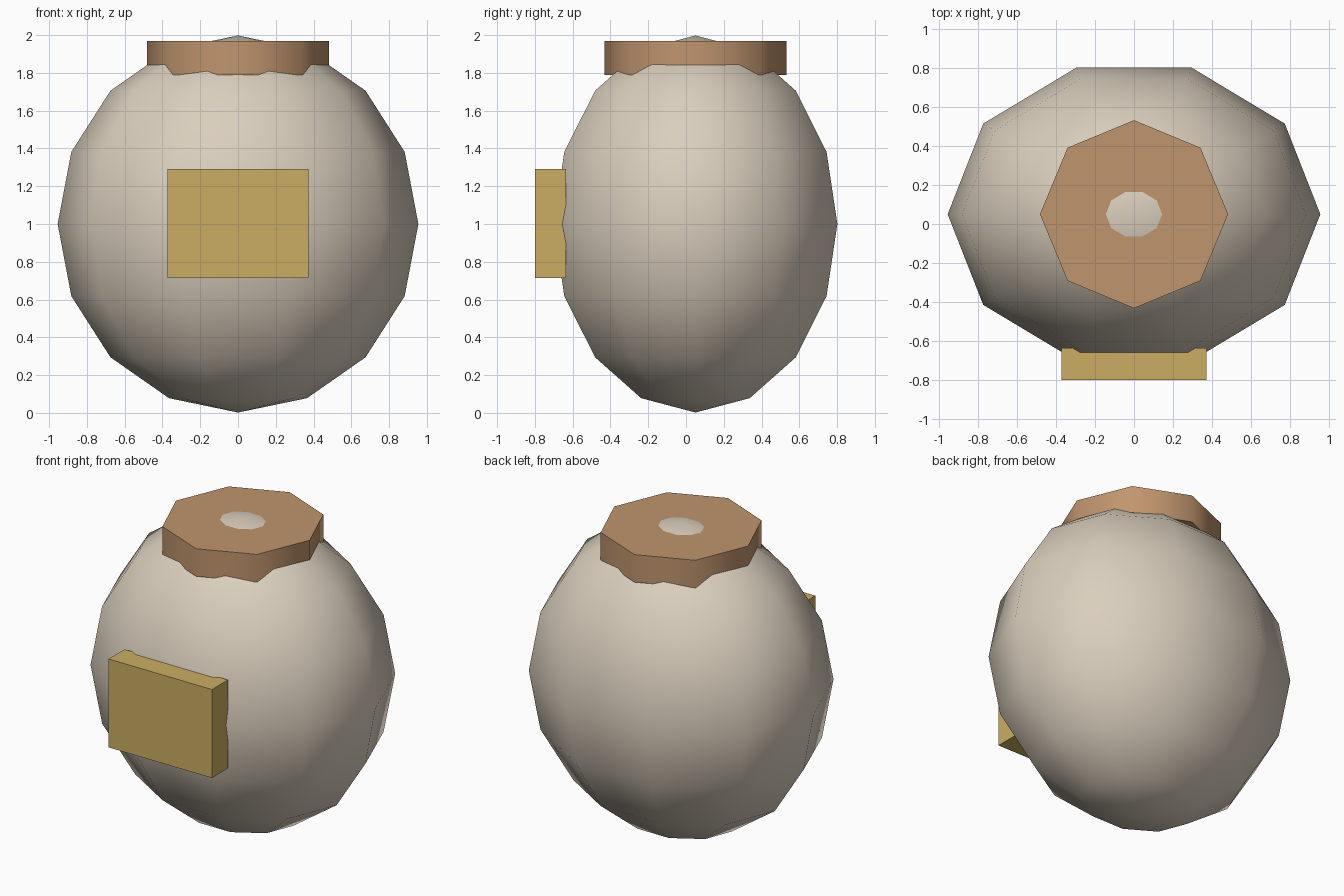
import bpy
import bmesh
import math
from mathutils import Matrix, Vector

old = bpy.data.objects.get("Cube")
if old:
    bpy.data.objects.remove(old, do_unlink=True)

AXIS_Y = 0.05  # the body and collar sit slightly behind the centre


def material(name, rgb):
    mat = bpy.data.materials.new(name)
    mat.use_nodes = True
    color = (*rgb, 1)
    mat.diffuse_color = color
    mat.node_tree.nodes["Principled BSDF"].inputs["Base Color"].default_value = color
    return mat


def finish(name, bm, mat, smooth_angle=None):
    mesh = bpy.data.meshes.new(name)
    bm.to_mesh(mesh)
    bm.free()
    mesh.materials.append(mat)
    obj = bpy.data.objects.new(name, mesh)
    bpy.context.collection.objects.link(obj)
    if smooth_angle:
        bpy.ops.object.select_all(action="DESELECT")
        obj.select_set(True)
        bpy.context.view_layer.objects.active = obj
        bpy.ops.object.shade_smooth_by_angle(angle=math.radians(smooth_angle))
    return obj


def turn_corner_to_x(bm):
    # Rotate about z so that one of the widest corners points along +x
    corner = max(bm.verts, key=lambda v: v.co.xy.length).co
    turn = -math.atan2(corner.y, corner.x)
    bmesh.ops.rotate(bm, verts=bm.verts, matrix=Matrix.Rotation(turn, 3, "Z"))


cream = material("cream", (0.70, 0.62, 0.51))
tan = material("tan_brown", (0.53, 0.30, 0.155))
gold = material("gold", (0.60, 0.42, 0.125))

# Rounded body, flattened front to back
bm = bmesh.new()
bmesh.ops.create_uvsphere(bm, u_segments=10, v_segments=8, radius=1)
turn_corner_to_x(bm)
bmesh.ops.scale(bm, verts=bm.verts, vec=(0.955, 0.79, 0.998))
bmesh.ops.translate(bm, verts=bm.verts, vec=(0, AXIS_Y, 1.0))
finish("body", bm, cream, 60)

# Eight-sided collar around the top
bm = bmesh.new()
bmesh.ops.create_cone(bm, cap_ends=True, segments=8, radius1=0.482,
                      radius2=0.482, depth=0.18)
turn_corner_to_x(bm)
bmesh.ops.translate(bm, verts=bm.verts, vec=(0, AXIS_Y, 1.878))
finish("collar", bm, tan, 50)

# Rectangular front plaque
bm = bmesh.new()
bmesh.ops.create_cube(bm, size=1)
bmesh.ops.scale(bm, verts=bm.verts, vec=(0.745, 0.165, 0.576))
bmesh.ops.translate(bm, verts=bm.verts, vec=Vector((0, -0.7175, 1.003)))
finish("front_plaque", bm, gold)
